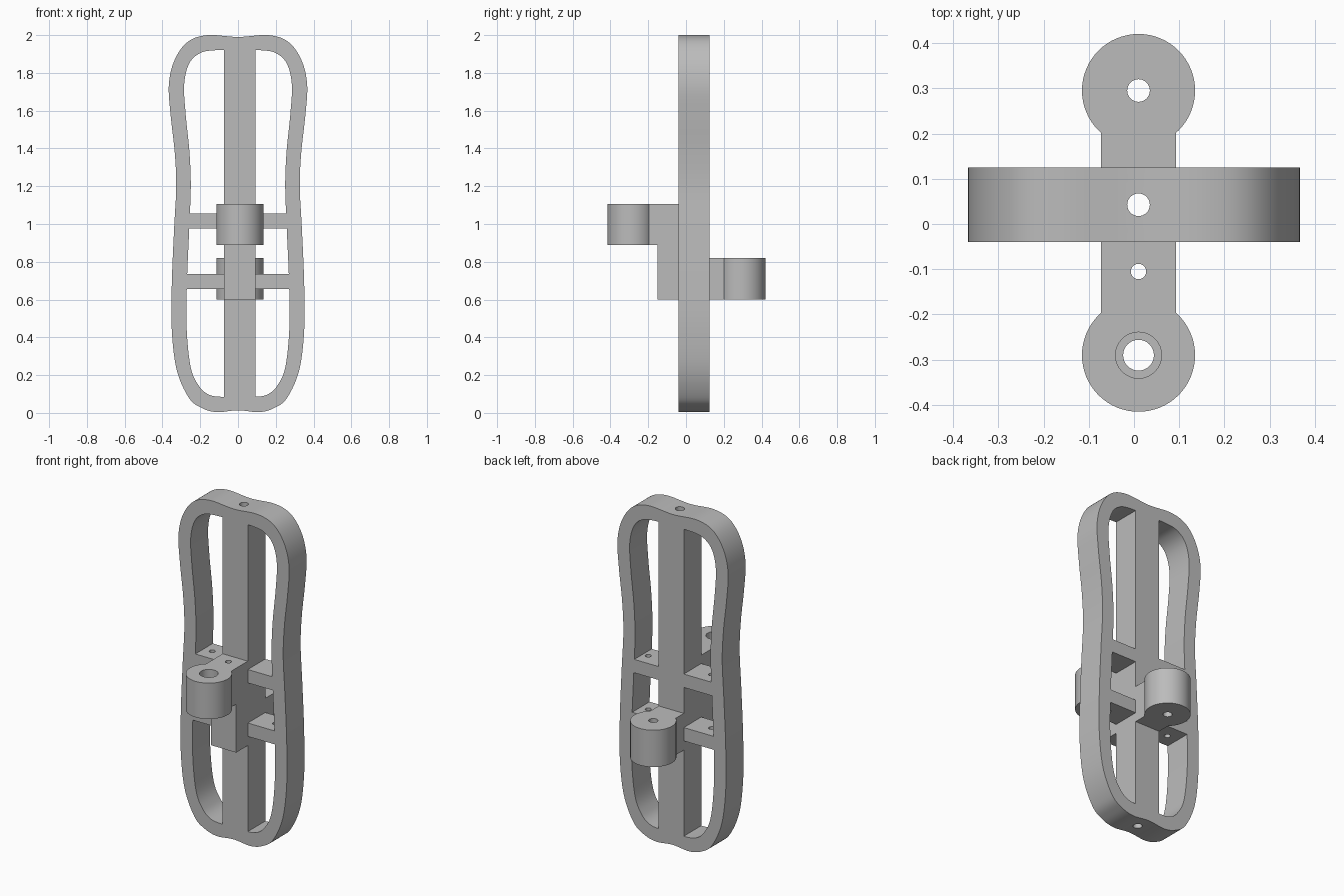
import bpy, bmesh, math
from mathutils import Vector

cube = bpy.data.objects.get("Cube")
if cube:
    bpy.data.objects.remove(cube, do_unlink=True)

grey = bpy.data.materials.new("mid_grey")
grey.use_nodes = True
GREY = (0.5, 0.5, 0.5, 1)
grey.diffuse_color = GREY
grey.node_tree.nodes["Principled BSDF"].inputs["Base Color"].default_value = GREY

CX = 0.01                   # spine axis
HALF = 0.083                # half width of spine and arms
FRONT, BACK = -0.04, 0.125  # frame depth
MID = (FRONT + BACK) / 2


def new_object(name, bm):
    bmesh.ops.recalc_face_normals(bm, faces=bm.faces)
    mesh = bpy.data.meshes.new(name)
    bm.to_mesh(mesh)
    bm.free()
    mesh.materials.append(grey)
    obj = bpy.data.objects.new(name, mesh)
    bpy.context.collection.objects.link(obj)
    return obj


def prism(name, points, offset):
    bm = bmesh.new()
    face = bm.faces.new([bm.verts.new(p) for p in points])
    out = bmesh.ops.extrude_face_region(bm, geom=[face])
    verts = [v for v in out["geom"] if isinstance(v, bmesh.types.BMVert)]
    bmesh.ops.translate(bm, verts=verts, vec=offset)
    return new_object(name, bm)


def box(name, x0, x1, y0, y1, z0, z1):
    return prism(name, [(x0, y0, z0), (x1, y0, z0), (x1, y1, z0), (x0, y1, z0)],
                 (0, 0, z1 - z0))


def cylinder(name, x, y, r, z0, z1, sides=64):
    ring = [(x + r * math.cos(2 * math.pi * i / sides),
             y + r * math.sin(2 * math.pi * i / sides), z0) for i in range(sides)]
    return prism(name, ring, (0, 0, z1 - z0))


def combine(obj, tool, operation):
    mod = obj.modifiers.new("combine", "BOOLEAN")
    mod.operation, mod.solver, mod.object = operation, "EXACT", tool
    bpy.context.view_layer.objects.active = obj
    bpy.ops.object.modifier_apply(modifier=mod.name)
    bpy.data.objects.remove(tool, do_unlink=True)


def smooth_loop(half, steps=8):
    """Mirror a half outline in x and pass a smooth closed curve through it."""
    pts = [Vector(p) for p in half]
    pts += [Vector((-p.x, p.y)) for p in reversed(pts[1:-1])]
    n, loop = len(pts), []
    for i in range(n):
        a, b, c, d = (pts[(i + k) % n] for k in (-1, 0, 1, 2))
        for s in range(steps):
            t = s / steps
            loop.append(0.5 * (2 * b + (c - a) * t + (2 * a - 5 * b + 4 * c - d) * t ** 2
                               + (3 * b - a - 3 * c + d) * t ** 3))
    return loop


def finish(obj):
    bpy.ops.object.select_all(action="DESELECT")
    obj.select_set(True)
    bpy.context.view_layer.objects.active = obj
    bpy.ops.object.shade_smooth_by_angle(angle=math.radians(30))


# Waisted outer rim
outer = [(0, 1.99), (0.16, 2.0), (0.265, 1.965), (0.335, 1.87), (0.366, 1.74),
         (0.357, 1.58), (0.335, 1.38), (0.327, 1.2), (0.338, 0.98), (0.35, 0.7),
         (0.351, 0.45), (0.325, 0.23), (0.26, 0.08), (0.19, 0.025), (0.11, 0.004),
         (0, 0.014)]
inner = [(0, 1.92), (0.12, 1.92), (0.2, 1.905), (0.258, 1.85), (0.285, 1.74),
         (0.277, 1.58), (0.257, 1.38), (0.25, 1.2), (0.258, 0.98), (0.27, 0.7),
         (0.272, 0.45), (0.25, 0.24), (0.205, 0.14), (0.15, 0.095), (0.08, 0.085),
         (0, 0.09)]
frame = prism("handle_frame", [(p.x, FRONT, p.y) for p in smooth_loop(outer)],
              (0, BACK - FRONT, 0))
opening = prism("opening_cutter", [(p.x, FRONT - 0.1, p.y) for p in smooth_loop(inner)],
                (0, BACK - FRONT + 0.2, 0))
combine(frame, opening, "DIFFERENCE")

# Central spine and the two crossbars
combine(frame, box("spine", CX - HALF, CX + HALF, FRONT, BACK, 0.05, 1.95), "UNION")
for low in (0.655, 0.975):
    combine(frame, box("crossbar", -0.3, 0.3, FRONT, BACK, low, low + 0.08), "UNION")

# Long bore through the spine and small holes through the crossbars
combine(frame, cylinder("bore", CX, MID, 0.025, -0.1, 2.1, 32), "DIFFERENCE")
for side in (-1, 1):
    combine(frame, cylinder("pin_hole", CX + side * 0.21, MID, 0.017, 0.6, 1.1, 24),
            "DIFFERENCE")
finish(frame)

# Front mount: backing block, arm and counterbored boss
front = box("front_mount", CX - HALF, CX + HALF, -0.15, FRONT, 0.6, 1.105)
combine(front, box("arm", CX - HALF, CX + HALF, -0.29, -0.1, 0.89, 1.105), "UNION")
combine(front, cylinder("boss", CX, -0.29, 0.125, 0.89, 1.105), "UNION")
combine(front, cylinder("bore", CX, -0.29, 0.034, 0.8, 1.2, 32), "DIFFERENCE")
combine(front, cylinder("counterbore", CX, -0.29, 0.051, 1.02, 1.2, 32), "DIFFERENCE")
combine(front, cylinder("pin_hole", CX, -0.105, 0.017, 0.5, 1.2, 24), "DIFFERENCE")
finish(front)

# Rear mount: arm and bored boss
rear = box("rear_mount", CX - HALF, CX + HALF, BACK, 0.295, 0.6, 0.82)
combine(rear, cylinder("boss", CX, 0.295, 0.125, 0.6, 0.82), "UNION")
combine(rear, cylinder("bore", CX, 0.295, 0.025, 0.5, 0.9, 32), "DIFFERENCE")
finish(rear)
